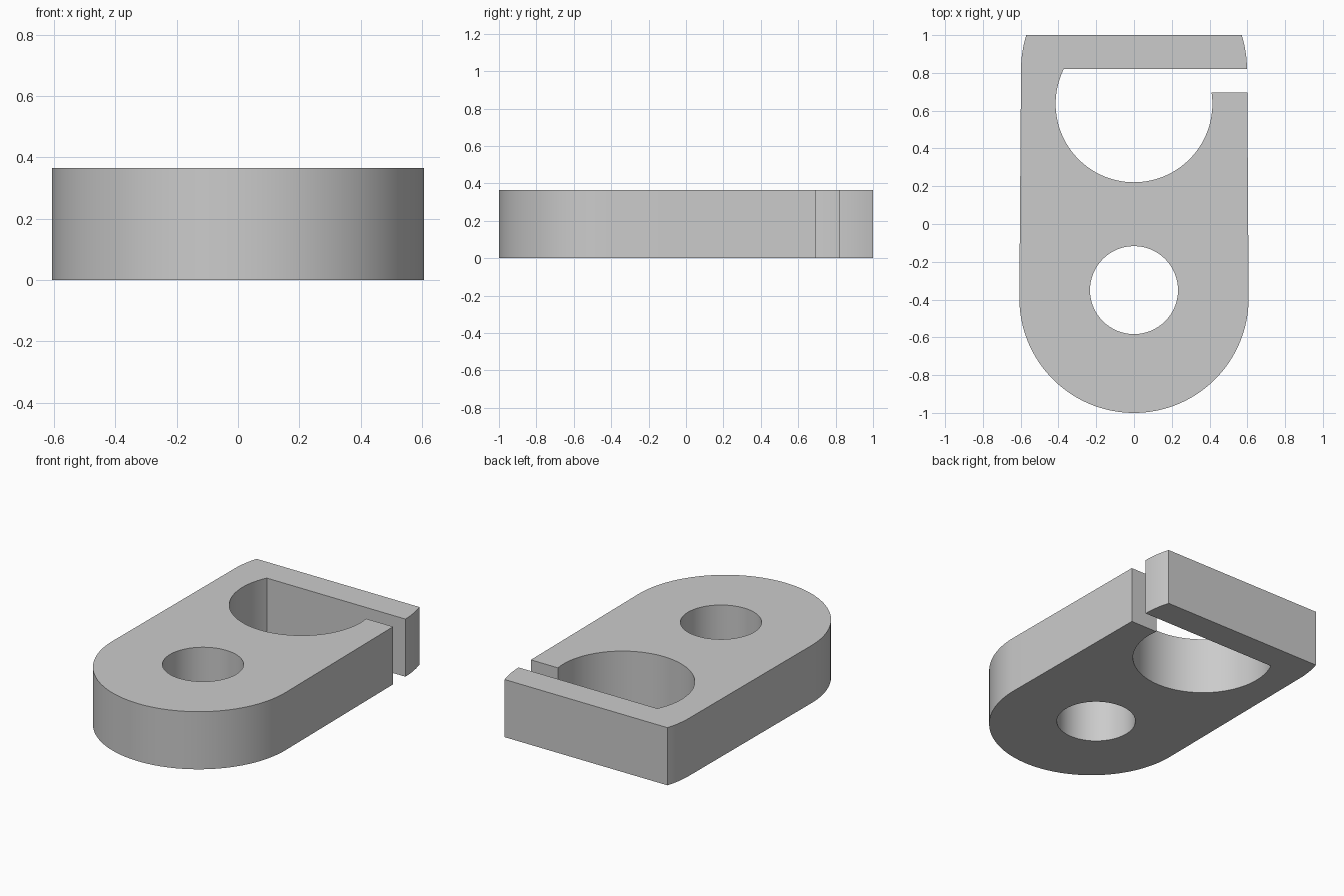
import bpy
import bmesh
from math import asin, cos, pi, sin

cube = bpy.data.objects.get("Cube")
if cube:
    bpy.data.objects.remove(cube, do_unlink=True)

HEIGHT = 0.365
HALF_WIDTH = 0.607
BACK_RADIUS = 0.598
NOSE_Y = -0.393
BORE_Y, BORE_R = 0.636, 0.415
SLOT_FRONT, SLOT_BACK = 0.695, 0.82


def arc(cy, radius, start, end, steps):
    """Points along an arc centred on x = 0."""
    angles = [start + (end - start) * i / steps for i in range(steps + 1)]
    return [(radius * cos(a), cy + radius * sin(a)) for a in angles]


# Outer profile: round nose, side slot, open bore, back bar
bore_start = asin((SLOT_FRONT - BORE_Y) / BORE_R)
bore_end = -pi - asin((SLOT_BACK - BORE_Y) / BORE_R)
corner = asin((1 - SLOT_BACK) / BACK_RADIUS)
outline = arc(NOSE_Y, HALF_WIDTH, pi, 2 * pi, 64)
outline.append((0.6, SLOT_FRONT))
outline += arc(BORE_Y, BORE_R, bore_start, bore_end, 72)
outline += arc(SLOT_BACK, BACK_RADIUS, 0, corner, 6)
outline += arc(SLOT_BACK, BACK_RADIUS, pi - corner, pi, 6)

# Round pin hole
pin_hole = arc(-0.35, 0.233, 0, 2 * pi, 64)[:-1]

# Fill the profile and extrude it
bm = bmesh.new()
edges = []
for loop in (outline, pin_hole):
    verts = [bm.verts.new((x, y, 0)) for x, y in loop]
    edges += [bm.edges.new((v, verts[i - 1])) for i, v in enumerate(verts)]
bmesh.ops.triangle_fill(bm, edges=edges, use_beauty=True, normal=(0, 0, 1))
result = bmesh.ops.extrude_face_region(bm, geom=bm.faces[:], use_keep_orig=True)
top = [g for g in result["geom"] if isinstance(g, bmesh.types.BMVert)]
bmesh.ops.translate(bm, verts=top, vec=(0, 0, HEIGHT))
bmesh.ops.recalc_face_normals(bm, faces=bm.faces[:])

mesh = bpy.data.meshes.new("slotted_plate")
bm.to_mesh(mesh)
bm.free()
plate = bpy.data.objects.new("slotted_plate", mesh)
bpy.context.collection.objects.link(plate)

# Plain grey finish
grey = bpy.data.materials.new("light_grey")
grey.use_nodes = True
colour = (0.6, 0.6, 0.6, 1)
grey.diffuse_color = colour
for node in grey.node_tree.nodes:
    if node.type == "BSDF_PRINCIPLED":
        node.inputs["Base Color"].default_value = colour
mesh.materials.append(grey)

bpy.ops.object.select_all(action="DESELECT")
plate.select_set(True)
bpy.context.view_layer.objects.active = plate
bpy.ops.object.shade_smooth_by_angle(angle=pi / 6)
